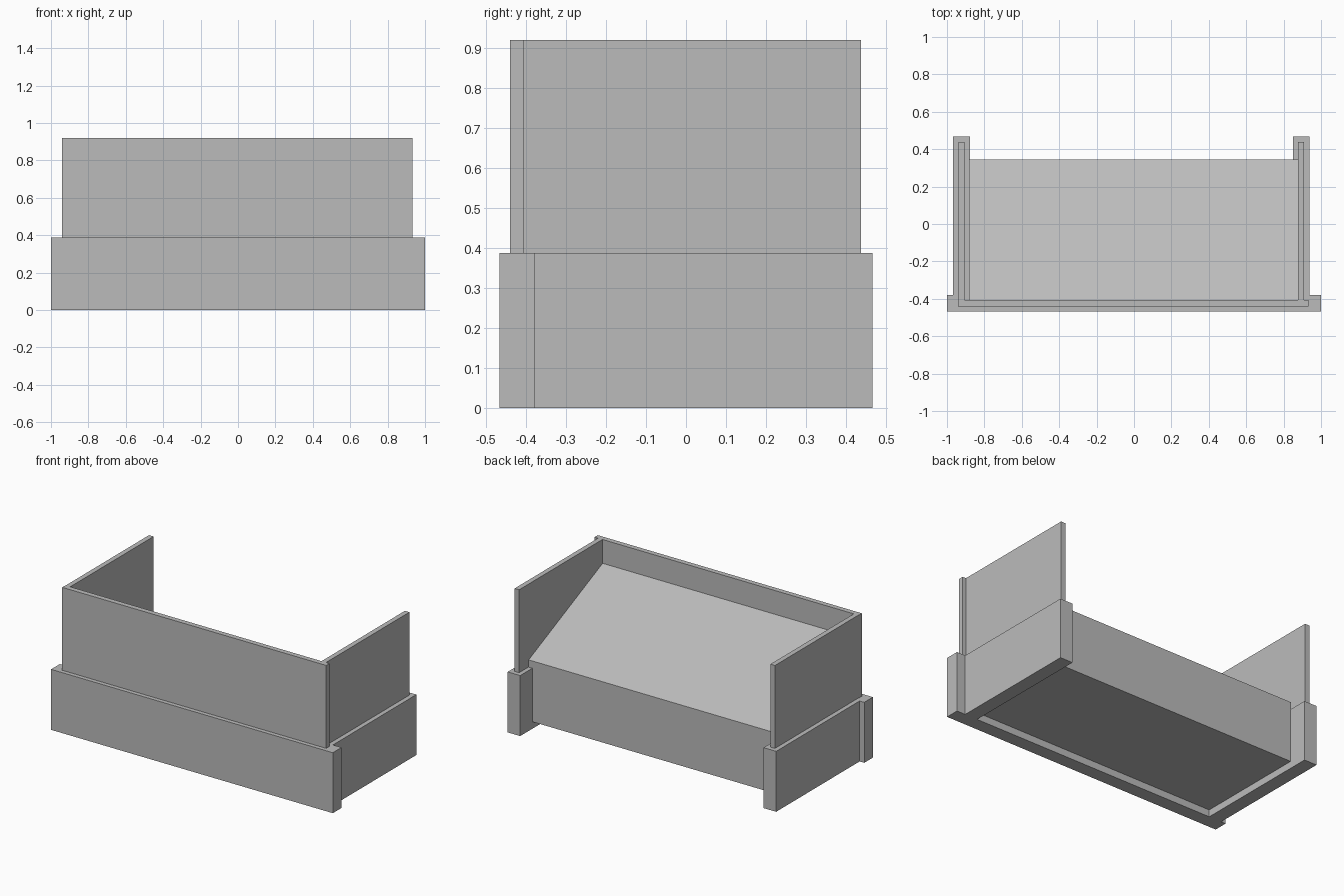
import bpy
import bmesh

default = bpy.data.objects.get("Cube")
if default:
    bpy.data.objects.remove(default, do_unlink=True)

# One plain grey for everything
grey = bpy.data.materials.new("plain grey")
grey.use_nodes = True
colour = (0.5, 0.5, 0.5, 1)
grey.diffuse_color = colour
grey.node_tree.nodes["Principled BSDF"].inputs["Base Color"].default_value = colour

BASE_TOP, PANEL_TOP = 0.388, 0.92


def prism(name, x0, x1, profile):
    """Extrude a closed (y, z) profile from x0 to x1."""
    bm = bmesh.new()
    face = bm.faces.new([bm.verts.new((x0, y, z)) for y, z in profile])
    ext = bmesh.ops.extrude_face_region(bm, geom=[face])
    verts = [g for g in ext["geom"] if isinstance(g, bmesh.types.BMVert)]
    bmesh.ops.translate(bm, verts=verts, vec=(x1 - x0, 0, 0))
    bmesh.ops.recalc_face_normals(bm, faces=bm.faces)
    mesh = bpy.data.meshes.new(name)
    bm.to_mesh(mesh)
    bm.free()
    mesh.materials.append(grey)
    obj = bpy.data.objects.new(name, mesh)
    bpy.context.collection.objects.link(obj)


def box(name, x0, x1, y0, y1, z0, z1):
    prism(name, x0, x1, [(y0, z0), (y1, z0), (y1, z1), (y0, z1)])


# Thick lower walls
box("lower_front_wall", -1, 1, -0.467, -0.379, 0, BASE_TOP)
box("lower_right_wall", -0.967, -0.878, -0.379, 0.467, 0, BASE_TOP)
box("lower_left_wall", 0.85, 0.939, -0.379, 0.467, 0, BASE_TOP)

# Thin upper panels standing on the lower walls
box("upper_front_panel", -0.94, 0.934, -0.44, -0.407, BASE_TOP, PANEL_TOP)
box("upper_right_panel", -0.938, -0.906, -0.407, 0.438, BASE_TOP, PANEL_TOP)
box("upper_left_panel", 0.878, 0.91, -0.407, 0.438, BASE_TOP, PANEL_TOP)

# Solid filling with a top that slopes down to the back
prism("sloped_filling", -0.882, 0.876,
      [(-0.406, 0.045), (0.344, 0.045), (0.344, 0.435), (-0.406, 0.768)])
